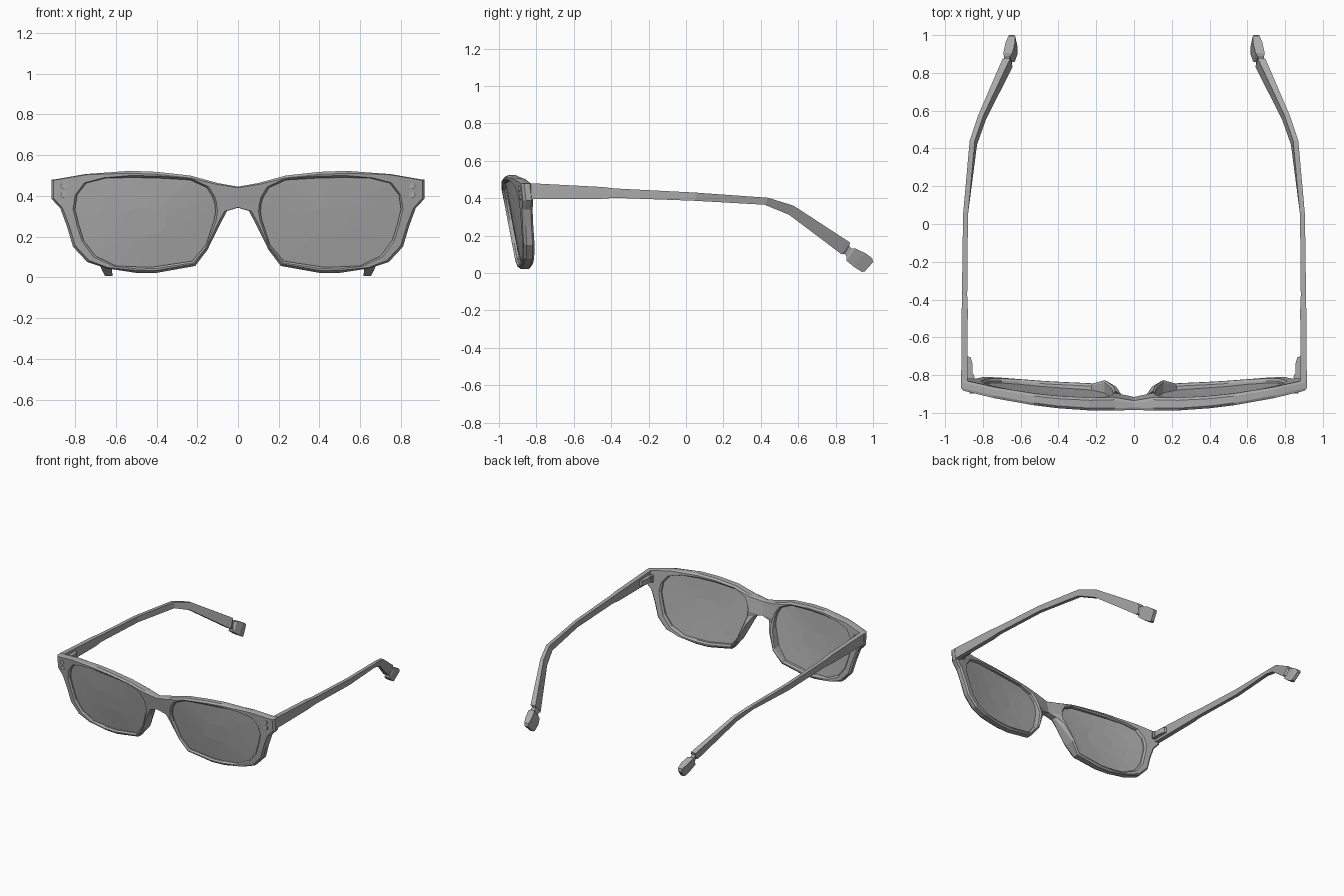
import bpy
import bmesh
import math
from mathutils import Vector, Matrix

cube = bpy.data.objects.get("Cube")
if cube:
    bpy.data.objects.remove(cube, do_unlink=True)

grey = bpy.data.materials.new("plain grey")
grey.use_nodes = True
grey.diffuse_color = (0.4, 0.4, 0.4, 1)
grey.node_tree.nodes["Principled BSDF"].inputs["Base Color"].default_value = grey.diffuse_color


def finish(bm, name):
    """Turn a left-half bmesh into a mirrored, coloured object."""
    bmesh.ops.recalc_face_normals(bm, faces=bm.faces)
    mesh = bpy.data.meshes.new(name)
    bm.to_mesh(mesh)
    bm.free()
    mesh.materials.append(grey)
    obj = bpy.data.objects.new(name, mesh)
    bpy.context.collection.objects.link(obj)
    mirror = obj.modifiers.new("mirror", "MIRROR")
    mirror.use_clip = True
    return obj


def skin(bm, rings, closed=False, caps=False):
    """Join a series of equal vertex rings with quads."""
    loops = [[bm.verts.new(p) for p in ring] for ring in rings]
    pairs = list(zip(loops, loops[1:]))
    if closed:
        pairs.append((loops[-1], loops[0]))
    for a, b in pairs:
        for i in range(len(a)):
            j = (i + 1) % len(a)
            bm.faces.new((a[i], a[j], b[j], b[i]))
    if caps:
        bm.faces.new(loops[0])
        bm.faces.new(loops[-1])
    return loops


def front_y(x, z):
    """Wrapped and tilted front surface of the eyewear."""
    return -0.993 + 0.135 * x * x + 0.2 * (0.48 - z) * (1 - 0.5 * x)


def back_y(x, z):
    """Rear surface, swelling backwards into the nose pads."""
    depth = 0.05 if x < 0.09 else 0.072 - 0.018 * x
    pad = math.exp(-((x - 0.13) / 0.06) ** 2 - ((z - 0.2) / 0.1) ** 2)
    return front_y(x, z) + depth + 0.05 * pad


# Paired outlines (x, z): outside of the rim and the lens opening
outer = [(0, .445), (.1, .463), (.235, .5), (.4, .518), (.53, .523), (.75, .507),
         (.917, .478), (.917, .387), (.873, .34), (.84, .25), (.81, .15),
         (.74, .075), (.65, .045), (.5, .022), (.4, .022), (.21, .056),
         (.15, .135), (.083, .27), (.054, .326), (0, .342)]
inner = [(.122, .39), (.152, .44), (.235, .478), (.4, .488), (.53, .49), (.65, .487),
         (.745, .463), (.79, .405), (.8, .335), (.782, .26), (.757, .18),
         (.7, .105), (.6, .057), (.5, .052), (.41, .052), (.225, .08),
         (.157, .16), (.118, .28), (.111, .32), (.113, .355)]


def shift(points, targets, amount):
    """Move each point a fixed distance towards its partner, keeping the centre line."""
    result = []
    for p, t in zip(points, targets):
        p, t = Vector(p), Vector(t)
        q = p + (t - p).normalized() * amount
        result.append((0 if p.x == 0 else q.x, q.y))
    return result


def ring(points, surface, offset=0):
    return [(x, surface(x, z) + offset, z) for x, z in points]


# Rim and bridge with bevelled edges
bm = bmesh.new()
skin(bm, [
    ring(outer, front_y, 0.014),
    ring(shift(outer, inner, 0.012), front_y),
    ring(shift(inner, outer, 0.01), front_y),
    ring(inner, front_y, 0.012),
    ring(inner, back_y, -0.012),
    ring(shift(inner, outer, 0.01), back_y),
    ring(shift(outer, inner, 0.012), back_y),
    ring(outer, back_y, -0.012),
], closed=True)
seam = [f for f in bm.faces if all(abs(v.co.x) < 1e-5 for v in f.verts)]
bmesh.ops.delete(bm, geom=seam, context="FACES")
finish(bm, "front_frame")

# Curved lenses made of concentric rings
bm = bmesh.new()
centre = Vector((0.45, 0.275))
rings = []
for scale in (1.01, 0.65, 0.3):
    pts = [centre + (Vector(p) - centre) * scale for p in inner]
    rings.append(ring(pts, front_y, 0.022 - 0.008 * (1 - scale)))
loops = skin(bm, rings)
bm.faces.new(loops[-1])
lenses = finish(bm, "lenses")
thickness = lenses.modifiers.new("thickness", "SOLIDIFY")
thickness.thickness = 0.014

# Temples: outer x, width, top edge (y, z), bottom edge (y, z)
stations = [
    (.915, .034, -.83, .48, -.83, .397),
    (.912, .032, -.45, .46, -.45, .397),
    (.911, .028, -.38, .452, -.38, .402),
    (.905, .026, .05, .43, .05, .386),
    (.87, .027, .44, .402, .42, .365),
    (.825, .028, .575, .36, .55, .312),
    (.695, .04, .877, .163, .832, .1),
    (.688, .03, .872, .145, .848, .103),
    (.688, .03, .885, .13, .858, .09),
    (.692, .048, .905, .132, .858, .066),
    (.68, .05, .96, .105, .895, .035),
    (.665, .036, .995, .08, .94, .006),
    (.66, .025, 1, .058, .955, .008),
]
bm = bmesh.new()
sections = []
for x, w, yt, zt, yb, zb in stations:
    lean = 0.012 if yt > 0.4 else 0
    sections.append([(x, yt, zt), (x - w, yt, zt), (x - w - lean, yb, zb), (x - lean, yb, zb)])
skin(bm, sections, caps=True)
finish(bm, "temples")


def cylinder(bm, location, radius, depth, axis, sides=12):
    turn = Vector((0, 0, 1)).rotation_difference(Vector(axis)).to_matrix().to_4x4()
    bmesh.ops.create_cone(bm, cap_ends=True, segments=sides, radius1=radius, radius2=radius,
                          depth=depth, matrix=Matrix.Translation(location) @ turn)


# Rivets on the front corners
bm = bmesh.new()
for z in (0.405, 0.449):
    cylinder(bm, (0.856, front_y(0.856, z), z), 0.015, 0.012, (0, 1, 0))
finish(bm, "rivets")

# Hinges: a rounded leaf on the temple and a barrel behind the corner
bm = bmesh.new()
leaf = [(.885, -.82), (.855, -.82), (.855, -.74), (.865, -.705), (.885, -.7)]
skin(bm, [[(x, y, z) for x, y in leaf] for z in (0.415, 0.455)], caps=True)
cylinder(bm, (0.858, -0.808, 0.435), 0.014, 0.05, (0, 0, 1), 8)
finish(bm, "hinges")
